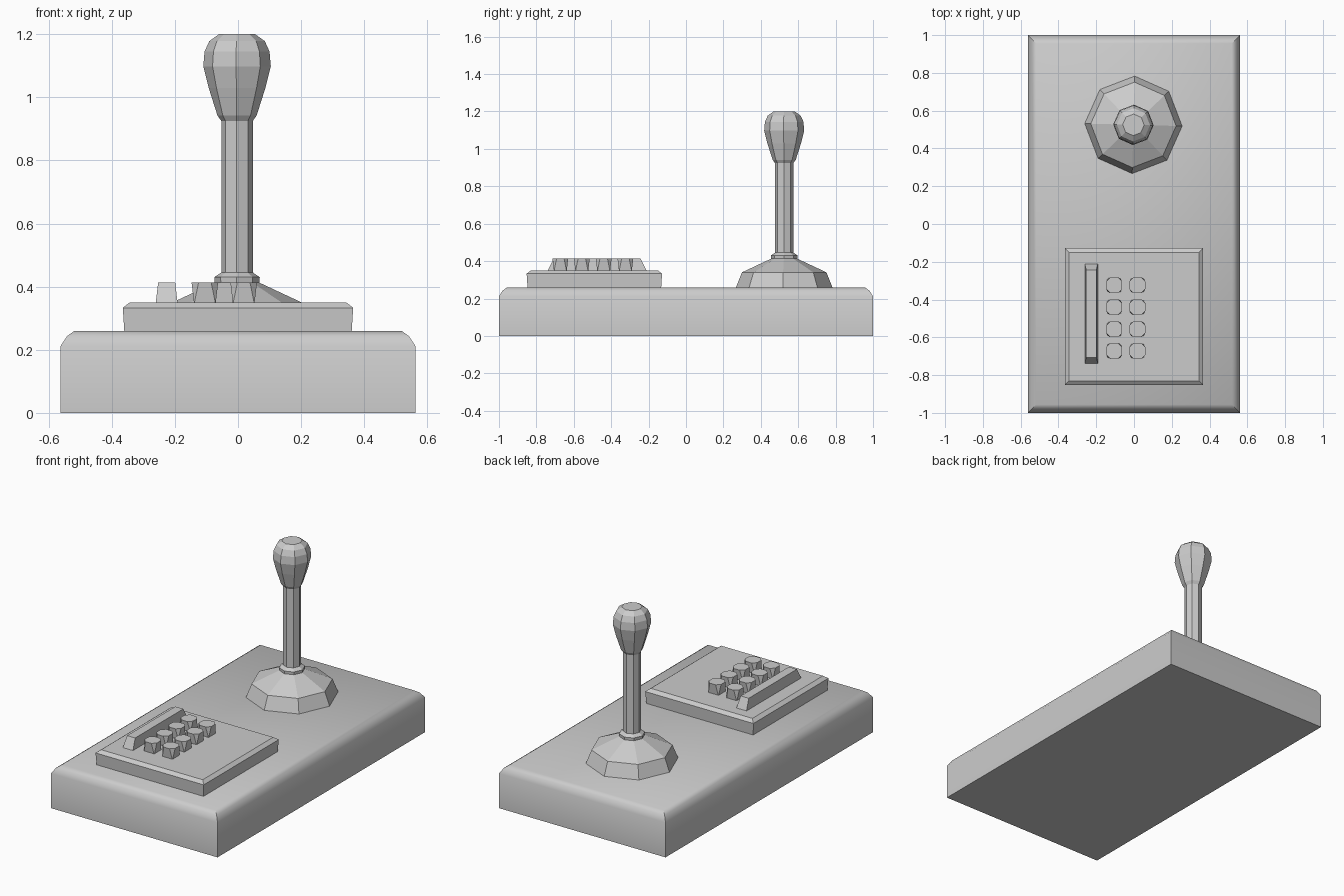
import bpy, bmesh, math

if "Cube" in bpy.data.objects:
    bpy.data.objects.remove(bpy.data.objects["Cube"])


def loft(name, rings, smooth=None):
    """Skin a stack of equal-length rings and cap both ends."""
    bm = bmesh.new()
    vs = [[bm.verts.new(p) for p in ring] for ring in rings]
    n = len(vs[0])
    for a, b in zip(vs, vs[1:]):
        for i in range(n):
            j = (i + 1) % n
            bm.faces.new((a[i], a[j], b[j], b[i]))
    bm.faces.new(vs[0][::-1])
    bm.faces.new(vs[-1])
    bmesh.ops.remove_doubles(bm, verts=bm.verts, dist=1e-5)
    bmesh.ops.recalc_face_normals(bm, faces=bm.faces)
    mesh = bpy.data.meshes.new(name)
    bm.to_mesh(mesh)
    bm.free()
    obj = bpy.data.objects.new(name, mesh)
    bpy.context.collection.objects.link(obj)
    if smooth:
        bpy.ops.object.select_all(action='DESELECT')
        obj.select_set(True)
        bpy.context.view_layer.objects.active = obj
        bpy.ops.object.shade_smooth_by_angle(angle=math.radians(smooth))
    return obj


def rect(cx, cy, hx, hy, z):
    return [(cx + sx * hx, cy + sy * hy, z)
            for sx, sy in ((-1, -1), (1, -1), (1, 1), (-1, 1))]


def cut_square(cx, cy, h, cut, z):
    """Square with clipped corners; cut = 0 gives a plain square."""
    k = h - cut
    pts = [(-k, -h), (k, -h), (h, -k), (h, k), (k, h), (-k, h), (-h, k), (-h, -k)]
    return [(cx + x, cy + y, z) for x, y in pts]


def lathe(name, profile, cx, cy, sides=8, turn=-1.5):
    return loft(name, [[(cx + r * math.cos(math.radians(turn) + math.tau * i / sides),
                         cy + r * math.sin(math.radians(turn) + math.tau * i / sides), z)
                        for i in range(sides)] for r, z in profile])


# Base slab with a rounded top rim
loft("base", [rect(0, 0, 0.562 - d, 1 - d, z) for d, z in
              ((0, 0), (0, 0.212), (0.02, 0.243), (0.044, 0.26))], smooth=40)

# Raised button panel
loft("button_panel", [rect(0, -0.49, 0.363 + d, 0.36 + d, z) for d, z in
                      ((-0.003, 0.255), (0.002, 0.333), (-0.02, 0.35))])

# Long bar key
loft("bar_key", [rect(-0.226, -0.475, 0.035, 0.266, 0.345),
                 rect(-0.226, -0.475, 0.027, 0.232, 0.413)])

# Two columns of four buttons
for c, x in enumerate((-0.105, 0.018)):
    for r, y in enumerate((-0.324, -0.44, -0.557, -0.672)):
        loft(f"button_{c}_{r}", [cut_square(x, y, 0.034, 0, 0.345),
                                 cut_square(x, y, 0.042, 0.022, 0.413)])

# Joystick: boot, collar and shaft, knob
SX, SY = -0.003, 0.525
lathe("stick_boot", [(0.26, 0.255), (0.226, 0.34), (0.07, 0.413)], SX, SY)
lathe("stick_shaft", [(0.07, 0.405), (0.072, 0.43), (0.05, 0.445), (0.05, 0.935)], SX, SY)
lathe("stick_knob", [(0.05, 0.925), (0.062, 0.942), (0.09, 1.03), (0.107, 1.098),
                     (0.103, 1.145), (0.088, 1.178), (0.057, 1.2)], SX, SY)
